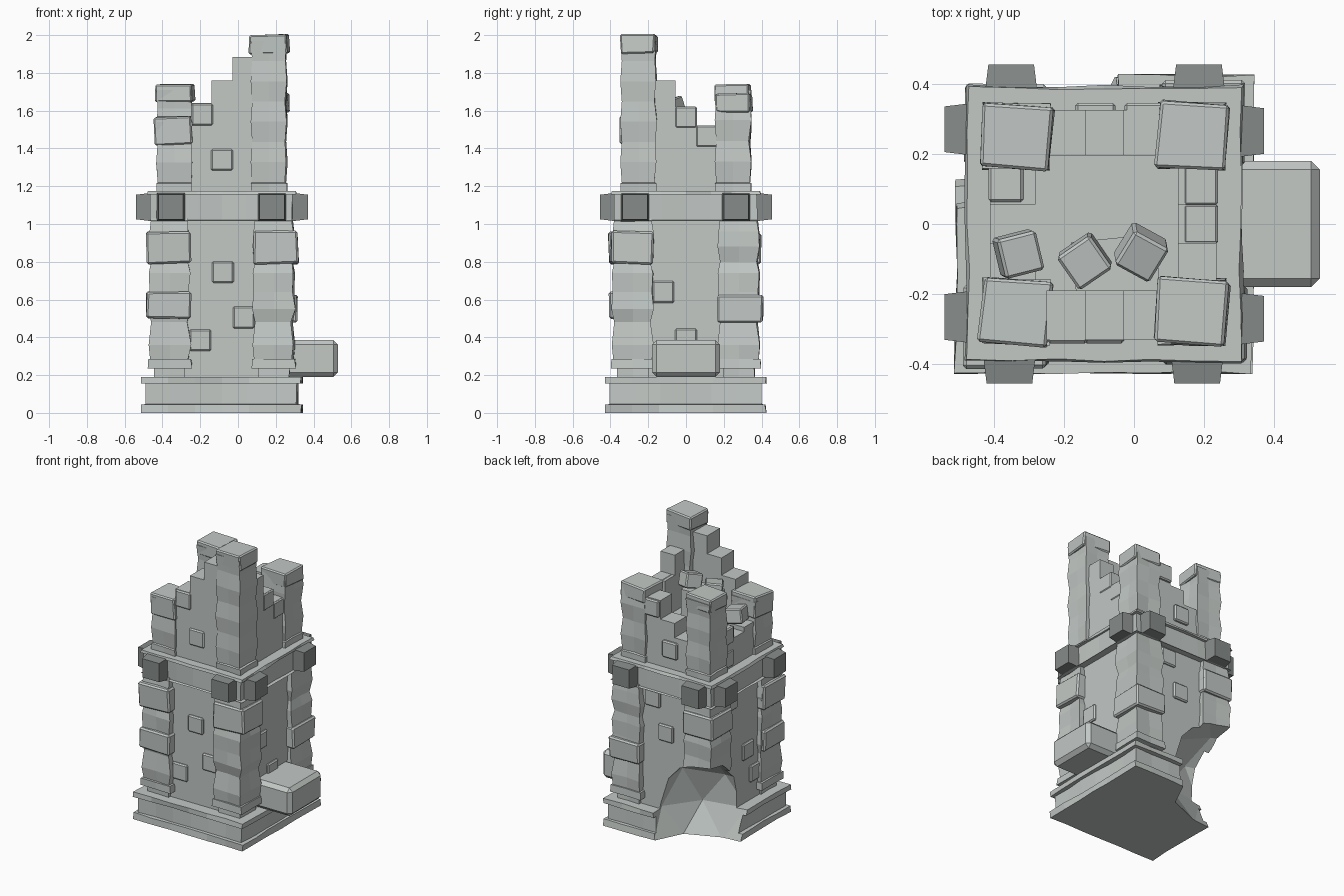
import bpy, bmesh, math, random
from mathutils import Matrix, Vector, Euler

random.seed(4)
if "Cube" in bpy.data.objects:
    bpy.data.objects.remove(bpy.data.objects["Cube"], do_unlink=True)


def material(name, rgb):
    m = bpy.data.materials.new(name)
    m.use_nodes = True
    m.diffuse_color = (*rgb, 1)
    m.node_tree.nodes["Principled BSDF"].inputs["Base Color"].default_value = (*rgb, 1)
    return m


STONE = material("pale stone", (0.54, 0.58, 0.56))
BEAM = material("dark beam", (0.24, 0.26, 0.25))
CX = -0.085


def finish(name, bm, mat=STONE):
    bmesh.ops.recalc_face_normals(bm, faces=bm.faces)
    me = bpy.data.meshes.new(name)
    bm.to_mesh(me)
    bm.free()
    me.materials.append(mat)
    ob = bpy.data.objects.new(name, me)
    bpy.context.collection.objects.link(ob)
    return ob


def block(name, loc, size, rot=(0, 0, 0), bevel=0.0, mat=STONE, jitter=0.0):
    bm = bmesh.new()
    bmesh.ops.create_cube(bm, size=1)
    for v in bm.verts:
        v.co = Vector([c * s + random.uniform(-jitter, jitter) for c, s in zip(v.co, size)])
    if bevel:
        bmesh.ops.bevel(bm, geom=bm.edges[:], offset=bevel, segments=1, affect='EDGES')
    bm.transform(Matrix.Translation(loc) @ Euler(rot).to_matrix().to_4x4())
    return finish(name, bm, mat)


def stack(name, cx, cy, rings, n=1, jitter=0.0):
    """Square rings (z, half width) lofted upward, with a weathered outline."""
    bm = bmesh.new()
    loops = []
    for z, h in rings:
        loop = []
        for side in range(4):
            turn = Matrix.Rotation(side * math.pi / 2, 3, 'Z')
            for i in range(n):
                inset = random.uniform(0, jitter)
                p = turn @ Vector((-h + 2 * h * i / n, -h + inset, 0))
                loop.append(bm.verts.new((cx + p.x, cy + p.y, z)))
        loops.append(loop)
    for a, b in zip(loops, loops[1:]):
        for i in range(len(a)):
            j = (i + 1) % len(a)
            bm.faces.new((a[i], a[j], b[j], b[i]))
    bm.faces.new(loops[0][::-1])
    bm.faces.new(loops[-1])
    return finish(name, bm)


# Plinth and lower tower body
plinth = stack("plinth", CX, 0, [(0, .428), (.045, .428), (.046, .405), (.155, .405),
                                 (.156, .428), (.19, .428)], n=6, jitter=.012)
body = stack("lower_wall", CX, 0, [(.185, .345), (1.03, .345)])
broken = [plinth, body]

# Lower corner buttresses built of bulging courses
corners = [(sx, sy) for sx in (-1, 1) for sy in (-1, 1)]
for sx, sy in corners:
    x, y = CX + sx * .275, sy * .28
    foot = stack("buttress_foot", x, y, [(.19, .085), (.235, .085), (.236, .118), (.285, .115)],
                 n=2, jitter=.006)
    rings = [(.28, .105), (.36, .113), (.48, .1), (.55, .115), (.64, .108),
             (.74, .112), (.8, .1), (.88, .113), (.96, .108), (1.03, .1)]
    post = stack("buttress", x, y, rings, n=2, jitter=.012)
    broken += [foot, post]

# Proud stones on the buttresses
for loc, size in (((-.365, -.29, .875), (.235, .24, .17)), ((.2, .285, .55), (.23, .24, .14)),
                  ((.2, -.285, .875), (.235, .23, .17)), ((-.365, -.29, .57), (.235, .23, .14)),
                  ((-.365, .285, .87), (.235, .23, .16))):
    block("buttress_stone", loc, size, bevel=.01, jitter=.006)

# Collapsed back corner, cut away with a faceted form
bm = bmesh.new()
bmesh.ops.create_icosphere(bm, subdivisions=2, radius=1)
for v in bm.verts:
    v.co *= random.uniform(.9, 1.07)
bm.transform(Matrix.Translation((-.5, .45, .2)) @ Matrix.Diagonal((.5, .42, .45, 1)))
cutter = finish("breach_cutter", bm)
cutter.hide_render = True
for ob in broken:
    mod = ob.modifiers.new("breach", 'BOOLEAN')
    mod.operation = 'DIFFERENCE'
    mod.solver = 'EXACT'
    mod.object = cutter
bpy.context.view_layer.update()
deps = bpy.context.evaluated_depsgraph_get()
meshes = [bpy.data.meshes.new_from_object(ob.evaluated_get(deps)) for ob in broken]
for ob, me in zip(broken, meshes):
    ob.modifiers.clear()
    ob.data = me
    if not me.vertices:
        bpy.data.objects.remove(ob, do_unlink=True)
bpy.data.objects.remove(cutter, do_unlink=True)

# Ledge band with a thin overhanging trim
stack("ledge", CX, 0, [(1.015, .395), (1.02, .38), (1.155, .38), (1.156, .398), (1.175, .392)],
      n=6, jitter=.01)

# Tapered beam ends poking out of the ledge, two on each side
for side in range(4):
    for off in (-.27, .265):
        bm = bmesh.new()
        bmesh.ops.create_cube(bm, size=1)
        for v in bm.verts:
            taper = .065 if v.co.y < 0 else .076
            v.co = Vector((off + 2 * v.co.x * taper, -.41 + v.co.y * .09, 1.09 + 2 * v.co.z * taper))
        bm.transform(Matrix.Translation((CX, 0, 0)) @ Matrix.Rotation(side * math.pi / 2, 4, 'Z'))
        finish("beam_end", bm, BEAM)

# Upper corner pillars, each with a skewed capstone
for sx, sy, top, cap, skew in ((-1, -1, 1.57, .15, -.09), (1, -1, 2.0, .095, -.08),
                               (-1, 1, 1.74, .095, -.07), (1, 1, 1.69, .1, -.08)):
    x, y = CX + sx * .25, sy * .25
    count = round((top - 1.22) / .11)
    rings = [(1.17, .097), (1.215, .097)]
    rings += [(1.22 + (top - .03 - 1.22) * i / count, .09 + .008 * (i % 2)) for i in range(count + 1)]
    stack("upper_pillar", x, y, rings, n=2, jitter=.01)
    block("capstone", (x, y, top - cap / 2), (.2, .185, cap), (.02, -.02, skew), .008, jitter=.005)

# Upper core and the stepped ruin of the walls
block("upper_core", (CX, 0, 1.26), (.63, .63, .22))
for x, top in ((-.195, 1.64), (-.085, 1.76), (.025, 1.885)):
    block("front_wall_step", (x, -.26, (1.17 + top) / 2), (.11, .14, top - 1.17))
for x, top in ((-.195, 1.4), (-.085, 1.5), (.025, 1.63)):
    block("back_wall_step", (x, .26, (1.17 + top) / 2), (.11, .13, top - 1.17))
for y, top in ((-.11, 1.76), (0, 1.62), (.11, 1.52)):
    block("right_wall_step", (.18, y, (1.17 + top) / 2), (.11, .11, top - 1.17))
for y, top in ((-.11, 1.4), (0, 1.37), (.11, 1.45)):
    block("left_wall_step", (-.345, y, (1.17 + top) / 2), (.13, .11, top - 1.17))

# Square bricks standing slightly proud of the walls: (along wall, height)
for u, z in ((-.19, 1.58), (-.085, 1.34), (-.08, .745), (.03, .505), (-.2, .385)):
    block("front_brick", (u, -.3, z), (.115, .1 if z < 1 else .08, .115), bevel=.008) \
        .location.y = -.01 if z < 1 else 0
for u, z in ((-.09, .73), (.01, .95), (-.11, 1.31), (.03, 1.57)):
    block("back_brick", (u, .31 if z < 1 else .295, z), (.115, .1, .115), bevel=.008)
for u, z in ((-.12, .64), (0, .39), (0, 1.565), (.11, 1.465)):
    block("right_brick", (.225 if z < 1 else .19, u, z), (.1, .115, .115), bevel=.008)
for u, z in ((.12, 1.24), (-.14, .37), (-.06, .55), (.12, .95), (.12, 1.4)):
    block("left_brick", (-.395 if z < 1 else -.365, u, z), (.1, .115, .115), bevel=.008)

# Tumbled rubble inside the top
block("rubble_heap", (-.05, -.14, 1.45), (.24, .2, .2), (0, 0, .1))
for loc, rot in (((.02, -.08, 1.61), (.25, .2, -.5)), ((-.14, -.105, 1.58), (.1, -.1, .6)),
                 ((-.33, -.085, 1.46), (.1, .15, .25))):
    block("rubble_stone", loc, (.115, .115, .1), rot, .008)

# Large step block on the side
block("side_block", (.38, 0, .288), (.3, .36, .196), bevel=.025)
